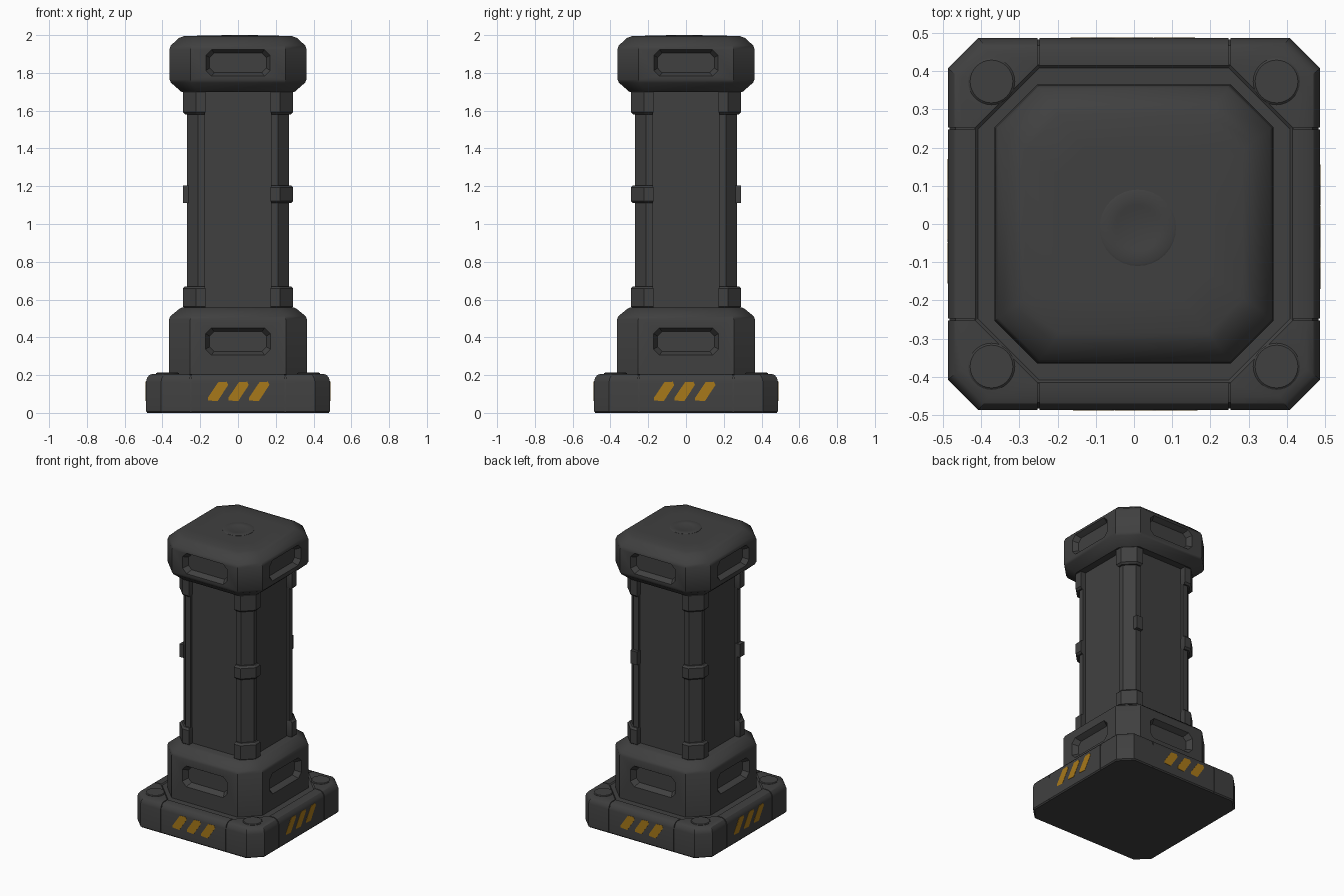
import bpy, bmesh, math
from mathutils import Matrix, Vector

if "Cube" in bpy.data.objects:
    bpy.data.objects.remove(bpy.data.objects["Cube"])


def material(name, rgb):
    m = bpy.data.materials.new(name)
    m.diffuse_color = (*rgb, 1)
    m.use_nodes = True
    m.node_tree.nodes["Principled BSDF"].inputs["Base Color"].default_value = m.diffuse_color
    return m


DARK = material("dark grey metal", (0.051, 0.051, 0.051))
AMBER = material("amber paint", (0.39, 0.19, 0.010))


def loft(name, solids, mat=DARK, turns=(0, 1, 2, 3)):
    """Skin lists of rings into closed solids, repeated by quarter turns about z."""
    bm = bmesh.new()
    for t in turns:
        rot = Matrix.Rotation(t * math.pi / 2, 3, 'Z')
        for rings in solids:
            vs = [[bm.verts.new(rot @ Vector(p)) for p in ring] for ring in rings]
            n = len(vs[0])
            for a, b in zip(vs, vs[1:]):
                for i in range(n):
                    j = (i + 1) % n
                    bm.faces.new((a[i], a[j], b[j], b[i]))
            bm.faces.new(vs[0][::-1])
            bm.faces.new(vs[-1])
    bmesh.ops.recalc_face_normals(bm, faces=bm.faces)
    me = bpy.data.meshes.new(name)
    bm.to_mesh(me)
    bm.free()
    me.materials.append(mat)
    ob = bpy.data.objects.new(name, me)
    bpy.context.collection.objects.link(ob)
    return ob


ONCE = (0,)


def octagon(h, c, z):
    k = h - c
    return [(k, -h, z), (h, -k, z), (h, k, z), (k, h, z),
            (-k, h, z), (-h, k, z), (-h, -k, z), (-k, -h, z)]


def circle(cx, cy, r, z, n=32):
    return [(cx + r * math.cos(2 * math.pi * i / n),
             cy + r * math.sin(2 * math.pi * i / n), z) for i in range(n)]


def cut(ob, cutter):
    """Subtract the cutter, bake the result and drop the cutter."""
    cutter.hide_render = True
    mod = ob.modifiers.new("cut", 'BOOLEAN')
    mod.operation, mod.object, mod.solver = 'DIFFERENCE', cutter, 'EXACT'
    dg = bpy.context.evaluated_depsgraph_get()
    me = bpy.data.meshes.new_from_object(ob.evaluated_get(dg))
    ob.modifiers.clear()
    ob.data = me
    bpy.data.objects.remove(cutter)


def recess_ring(hx, hz, c, y, zc):
    return [(x, y, zc + z) for x, z in (
        (hx - c, -hz), (hx, -hz + c), (hx, hz - c), (hx - c, hz),
        (-hx + c, hz), (-hx, hz - c), (-hx, -hz + c), (-hx + c, -hz))]


def cut_recesses(ob, zc):
    rings = [recess_ring(.178, .078, .032, -.375, zc),
             recess_ring(.170, .070, .03, -.362, zc),
             recess_ring(.150, .052, .024, -.328, zc)]
    cut(ob, loft("recess_cutter", [rings]))


# Base slab with rounded top rim and shallow inner step
base = loft("base_slab", [[octagon(*r) for r in (
    (.480, .08, 0), (.487, .08, .008), (.487, .08, .165), (.482, .079, .185),
    (.470, .076, .2), (.452, .072, .207), (.415, .162, .207),
    (.408, .16, .2), (.33, .11, .2))]], turns=ONCE)

# Panel seams wrapping over the base rim
grooves = []
for x in (-.25, .25):
    prof = [(-.55, -.05), (-.483, -.05), (-.483, .164), (-.467, .196),
            (-.45, .203), (-.418, .203), (-.418, .25), (-.55, .25)]
    grooves.append([[(x + d, y, z) for y, z in prof] for d in (-.003, .003)])
cut(base, loft("seam_cutter", grooves))

# Round bolt caps on the base corners
loft("base_bolt_caps", [[circle(.373, -.373, r, z) for r, z in (
    (.061, .19), (.061, .209), (.056, .213))]])


# Hazard stripes on all four sides
def stripe_set(start):
    prof = [(0, .08), (0, .066), (.052, .062), (.108, .148), (.1, .165), (.056, .163)]
    return [[[(start + i * .109 + x, y, z) for x, z in prof] for y in (-.482, -.4885)]
            for i in range(3)]


loft("hazard_stripes", stripe_set(-.160), AMBER, (0, 2))
loft("side_hazard_stripes", stripe_set(-.170), AMBER, (1, 3))

# Lower block with recessed grips
lower = loft("lower_block", [[octagon(*r) for r in (
    (.365, .112, .19), (.365, .112, .495), (.358, .11, .512), (.308, .092, .553),
    (.295, .09, .558))]], turns=ONCE)
cut_recesses(lower, .378)

# Column core, set just behind the posts
loft("column_core", [[octagon(.252, .04, z) for z in (.55, 1.71)]], turns=ONCE)


# Corner posts and their collars
def corner(inner, chamfer, outer, z):
    return [(inner, -outer, z), (chamfer, -outer, z), (outer, -chamfer, z),
            (outer, -inner, z), (inner, -inner, z)]


def collar(z0, z1):
    return [corner(.178, .217, .28, z0), corner(.172, .222, .292, z0 + .012),
            corner(.172, .222, .292, z1 - .012), corner(.178, .217, .28, z1)]


loft("corner_posts", [[corner(.175, .212, .27, z) for z in (.55, 1.71)]])
loft("post_end_collars", [collar(.55, .67), collar(1.58, 1.71)])
loft("post_mid_collars", [collar(1.11, 1.205)], turns=(0, 2))

# Half clips on the other two posts, on one side face only
CLIP = [(.255, .172), (.292, .172), (.292, .222), (.262, .222)]
loft("post_half_clips", [
    [[(-a, -b, z) for a, b in CLIP] for z in (1.112, 1.203)],
    [[(b, a, z) for a, b in CLIP] for z in (1.112, 1.203)]], turns=ONCE)

# Top cap with matching recesses
cap = loft("top_cap", [[octagon(*r) for r in (
    (.300, .09, 1.70), (.355, .108, 1.748), (.363, .111, 1.765), (.363, .111, 1.925),
    (.356, .11, 1.945), (.312, .098, 1.985), (.285, .09, 1.995), (.2, .07, 1.997))]], turns=ONCE)
cut_recesses(cap, 1.853)

# Round button on the cap
loft("cap_button", [[circle(.01, -.01, r, z) for r, z in (
    (.1, 1.985), (.1, 1.998), (.095, 2.0), (.062, 2.0), (.054, 1.9975))]], turns=ONCE)

# Smooth shading with crisp edges
for ob in bpy.context.collection.objects:
    ob.select_set(True)
    bpy.context.view_layer.objects.active = ob
bpy.ops.object.shade_smooth_by_angle(angle=math.radians(30))
